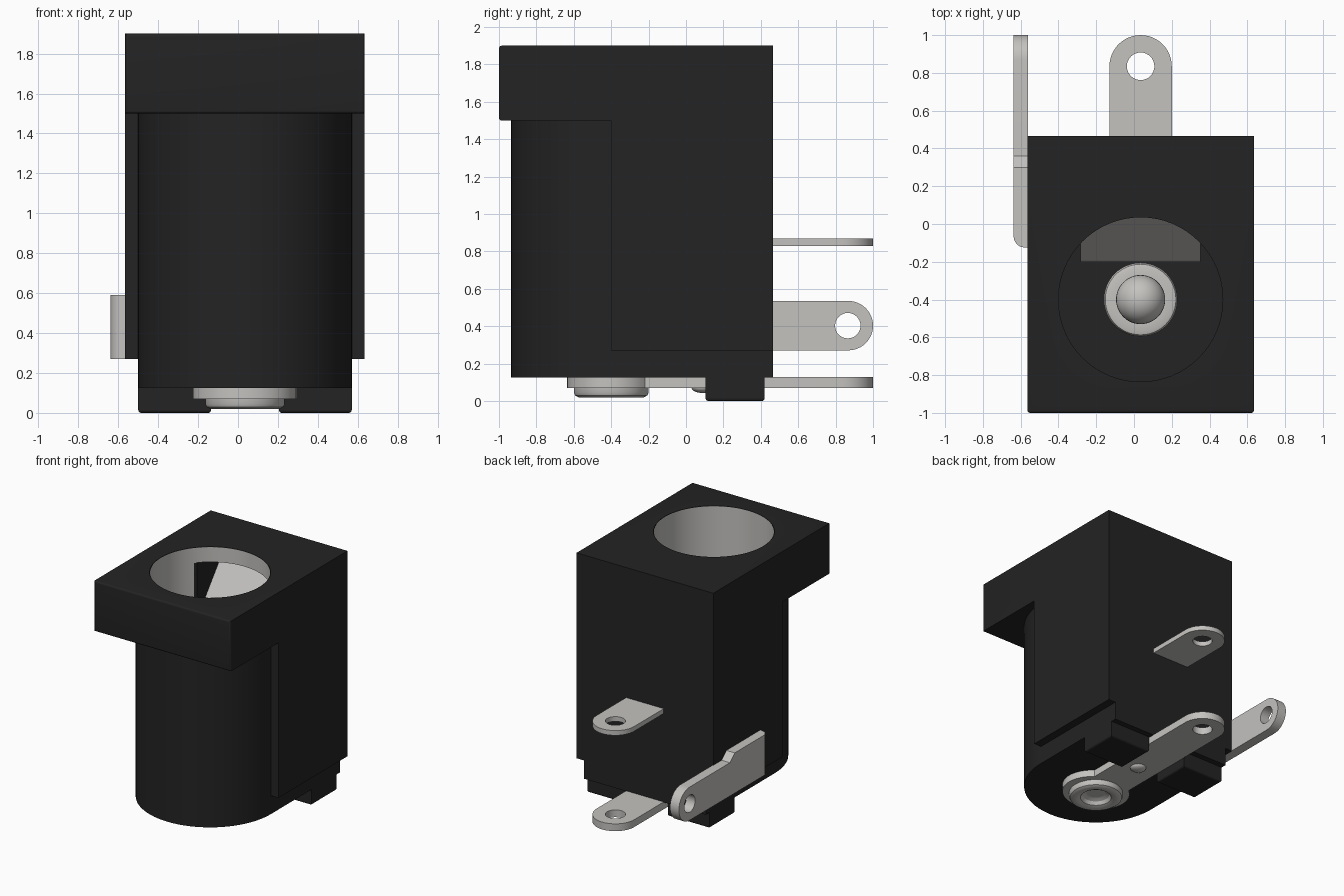
import bpy, bmesh, math

cube = bpy.data.objects.get("Cube")
if cube:
    bpy.data.objects.remove(cube, do_unlink=True)

CX, CY = 0.035, -0.4          # socket axis


def material(name, rgb, rough, metal=0.0):
    m = bpy.data.materials.new(name)
    m.use_nodes = True
    m.diffuse_color = (*rgb, 1)
    b = m.node_tree.nodes["Principled BSDF"]
    b.inputs["Base Color"].default_value = (*rgb, 1)
    b.inputs["Roughness"].default_value = rough
    b.inputs["Metallic"].default_value = metal
    return m


BLACK = material("black plastic", (0.017, 0.017, 0.017), 0.5)
METAL = material("silver metal", (0.55, 0.54, 0.52), 0.4)


def finish(bm, name, mat):
    bmesh.ops.recalc_face_normals(bm, faces=bm.faces)
    me = bpy.data.meshes.new(name)
    bm.to_mesh(me)
    bm.free()
    me.materials.append(mat)
    ob = bpy.data.objects.new(name, me)
    bpy.context.collection.objects.link(ob)
    return ob


def prism(name, outline, axis, lo, hi, mat, bevel=0, where=None):
    """Extrude an outline (yz for axis x, xy for axis z); bevel chosen edges."""
    bm = bmesh.new()
    place = (lambda p, t: (t, *p)) if axis == "x" else (lambda p, t: (*p, t))
    face = bm.faces.new([bm.verts.new(place(p, lo)) for p in outline])
    ext = bmesh.ops.extrude_face_region(bm, geom=[face])["geom"]
    shift = (hi - lo, 0, 0) if axis == "x" else (0, 0, hi - lo)
    bmesh.ops.translate(bm, vec=shift, verts=[g for g in ext if isinstance(g, bmesh.types.BMVert)])
    if bevel:
        edges = [e for e in bm.edges if all(where(v.co) for v in e.verts)]
        bmesh.ops.bevel(bm, geom=edges, offset=bevel, segments=4, profile=0.5, affect="EDGES")
    return finish(bm, name, mat)


def rect(x0, x1, y0, y1):
    return [(x0, y0), (x1, y0), (x1, y1), (x0, y1)]


def arc(cx, cy, rx, ry, a0, a1, n=24):
    return [(cx + rx * math.cos(math.radians(a0 + (a1 - a0) * i / n)),
             cy + ry * math.sin(math.radians(a0 + (a1 - a0) * i / n))) for i in range(n + 1)]


def circle(cx, cy, r, n=64):
    return arc(cx, cy, r, r, 0, 360, n)[:-1]


def lathe(name, profile, mat, n=48):
    bm = bmesh.new()
    vs = [bm.verts.new((r, 0, z)) for r, z in profile]
    es = [bm.edges.new(p) for p in zip(vs, vs[1:])]
    bmesh.ops.spin(bm, geom=vs + es, axis=(0, 0, 1), cent=(0, 0, 0), steps=n, angle=2 * math.pi)
    bmesh.ops.remove_doubles(bm, verts=bm.verts, dist=1e-4)
    bmesh.ops.translate(bm, verts=bm.verts, vec=(CX, CY, 0))
    return finish(bm, name, mat)


def boolean(ob, tool, operation):
    """Apply a boolean and discard the tool object."""
    tool.hide_render = True
    mod = ob.modifiers.new("boolean", "BOOLEAN")
    mod.operation, mod.solver, mod.object = operation, "EXACT", tool
    bpy.context.view_layer.objects.active = ob
    bpy.ops.object.modifier_apply(modifier=mod.name)
    bpy.data.objects.remove(tool, do_unlink=True)


# Housing: square flange and rear block in one side profile
body = prism("housing", [(-1, 1.5), (-0.4, 1.5), (-0.4, 0.27), (0.465, 0.27), (0.465, 1.9), (-1, 1.9)],
             "x", -0.565, 0.635, BLACK, 0.015, lambda c: c.y < -0.99)
# Round-fronted barrel
barrel = prism("barrel", arc(CX, CY, 0.535, 0.535, 180, 360, 40) + [(0.57, 0.465), (-0.5, 0.465)],
               "z", 0.125, 1.6, BLACK)
boolean(body, barrel, "UNION")
# Socket bore and the pocket for the spring contact
boolean(body, prism("bore_cutter", circle(CX, CY, 0.435), "z", 0.5, 2.0, BLACK), "DIFFERENCE")
boolean(body, prism("slot_cutter", rect(-0.285, 0.355, -0.2, 0.3), "z", 0.5, 1.78, BLACK), "DIFFERENCE")

# Two feet under the rear
for name, x0, x1 in (("right_foot", -0.5, -0.135), ("left_foot", 0.205, 0.57)):
    prism(name, rect(x0, x1, 0.105, 0.42), "z", 0.0, 0.14, BLACK, 0.015, lambda c: c.z < 0.01)

# Metal sleeve lining the bore, open where the spring enters
bm = bmesh.new()
rings = [[bm.verts.new((x, y, z)) for x, y in circle(CX, CY, 0.432)] for z in (0.5, 1.78, 1.899)]
for level in range(2):
    for i in range(64):
        j = (i + 1) % 64
        a, b = rings[level][i], rings[level][j]
        mid = (a.co + b.co) / 2
        if level == 0 and mid.y > CY and abs(mid.x - CX) < 0.32:
            continue
        bm.faces.new((a, b, rings[level + 1][j], rings[level + 1][i]))
sleeve = finish(bm, "socket_sleeve", METAL)
sleeve.data.flip_normals()

# Centre pin with collar and domed tip
dome = [(0.13 * math.cos(math.radians(a)), 1.37 + 0.13 * math.sin(math.radians(a)))
        for a in range(0, 90, 10)] + [(0, 1.5)]
pin = lathe("centre_pin", [(0.195, 0.49), (0.195, 0.56), (0.187, 0.575), (0.17, 0.58), (0.13, 0.58)] + dome, METAL)

# Hollow rivet holding the pin underneath
rivet = lathe("pin_rivet", [(0.2, 0.09), (0.2, 0.045), (0.193, 0.03), (0.175, 0.02), (0.14, 0.02),
                            (0.115, 0.03), (0.1, 0.055), (0.06, 0.075), (0, 0.08)], METAL)

# Bent spring contact
path = [(0.24, 1.775), (-0.19, 1.235), (-0.2, 1.21), (-0.19, 1.185), (0.29, 0.85)]
back = [(0.27, 1.745), (-0.15, 1.225), (-0.155, 1.21), (-0.15, 1.205), (0.29, 0.89)]
prism("spring_contact", path + back[::-1], "x", -0.283, 0.353, METAL)

# Solder terminals: rear, bottom and side
tail = arc(CX, 0.835, 0.165, 0.165, 0, 180)
rear = prism("rear_terminal", tail + [(CX - 0.165, 0.28), (CX + 0.165, 0.28)], "z", 0.83, 0.868, METAL)
bottom = prism("bottom_terminal", tail + arc(CX, CY, 0.26, 0.235, 129.4, 410.6, 36), "z", 0.07, 0.128, METAL)
for ob in (rear, bottom):
    boolean(ob, prism("hole_cutter", circle(CX, 0.835, 0.073, 32), "z", 0, 1, METAL), "DIFFERENCE")

side = prism("side_terminal", [(-0.125, 0.27)] + arc(0.868, 0.403, 0.132, 0.132, -90, 90)
             + [(0.36, 0.535), (0.3, 0.59), (-0.125, 0.59)], "x", -0.638, -0.56, METAL,
             0.06, lambda c: c.y < -0.12 and c.x < -0.63)
boolean(side, prism("hole_cutter", circle(0.865, 0.403, 0.068, 32), "x", -0.8, -0.4, METAL), "DIFFERENCE")

# Small locating dimple under the bottom terminal
bm = bmesh.new()
bmesh.ops.create_uvsphere(bm, u_segments=20, v_segments=10, radius=0.06)
bmesh.ops.scale(bm, vec=(1, 1, 0.45), verts=bm.verts)
bmesh.ops.translate(bm, vec=(CX, 0.09, 0.07), verts=bm.verts)
dimple = finish(bm, "terminal_dimple", METAL)

# Smooth the rounded parts, keeping sharp edges
for ob in (body, sleeve, pin, rivet, rear, bottom, side, dimple):
    bpy.ops.object.select_all(action="DESELECT")
    ob.select_set(True)
    bpy.context.view_layer.objects.active = ob
    bpy.ops.object.shade_smooth_by_angle(angle=math.radians(30))
